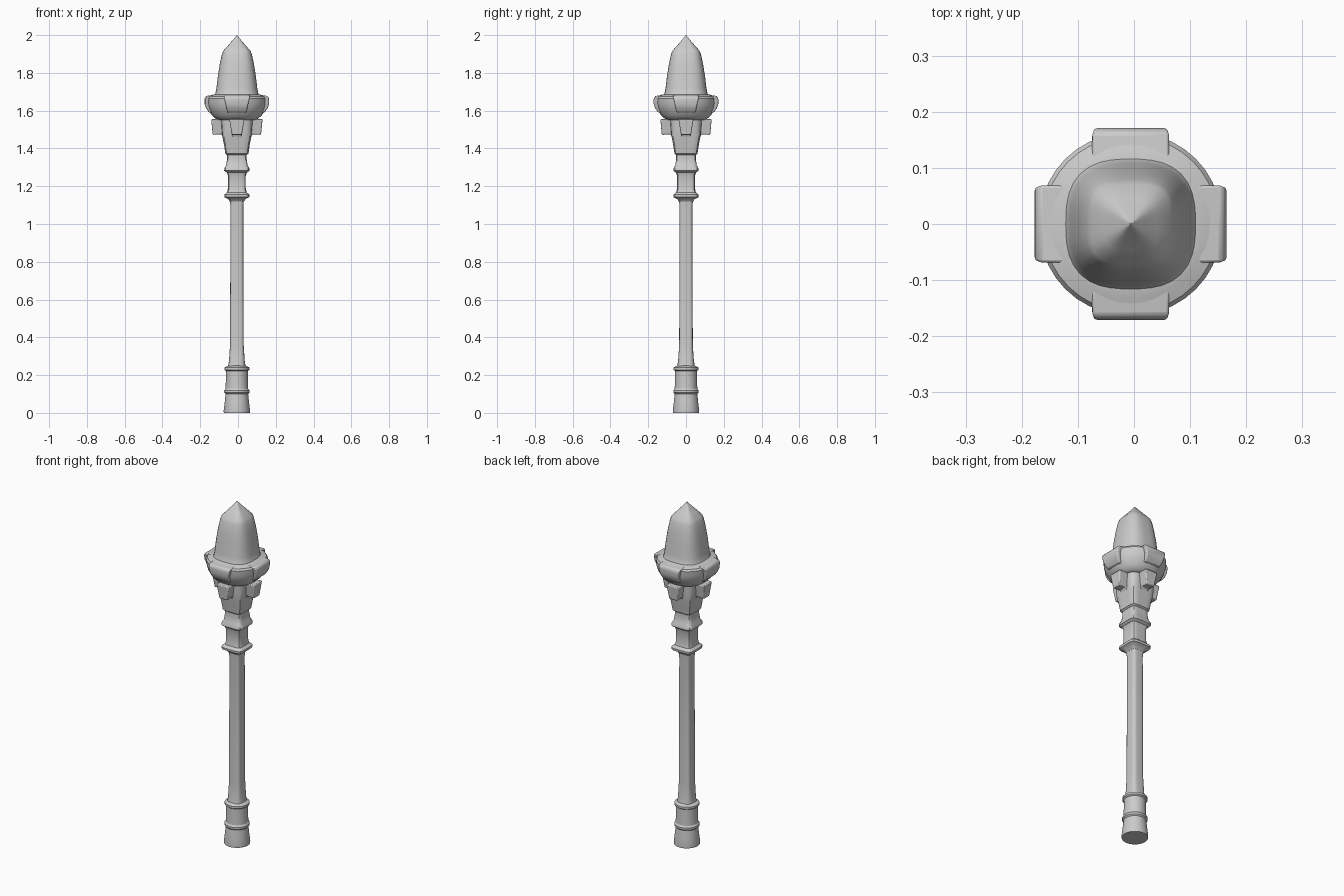
import bpy, bmesh
from math import sin, cos, pi, radians
from mathutils import Matrix, Vector

if "Cube" in bpy.data.objects:
    bpy.data.objects.remove(bpy.data.objects["Cube"])

CX = -0.006   # axis of the post
SEG = 40


def finish(name, bm, angle=32, bevel=0):
    bmesh.ops.recalc_face_normals(bm, faces=bm.faces)
    me = bpy.data.meshes.new(name)
    bm.to_mesh(me)
    bm.free()
    ob = bpy.data.objects.new(name, me)
    bpy.context.collection.objects.link(ob)
    if bevel:
        mod = ob.modifiers.new("soft_edges", 'BEVEL')
        mod.width = bevel
        mod.segments = 2
    bpy.ops.object.select_all(action='DESELECT')
    ob.select_set(True)
    bpy.context.view_layer.objects.active = ob
    bpy.ops.object.shade_smooth_by_angle(angle=radians(angle))
    return ob


def loft(name, rows):
    """Stack of (z, half width, squareness); 2 is round, higher is squarer."""
    bm = bmesh.new()
    rings = []
    for z, r, n in rows:
        ring = []
        for i in range(SEG):
            c, s = cos(2 * pi * i / SEG), sin(2 * pi * i / SEG)
            k = r / (abs(c) ** n + abs(s) ** n) ** (1 / n)
            ring.append(bm.verts.new((CX + k * c, k * s, z)))
        rings.append(ring)
    for a, b in zip(rings, rings[1:]):
        for i in range(SEG):
            j = (i + 1) % SEG
            bm.faces.new((a[i], a[j], b[j], b[i]))
    bm.faces.new(rings[0][::-1])
    bm.faces.new(rings[-1])
    return finish(name, bm)


def tapered_blocks(name, profile, w_top, w_bottom, z0, z1, bevel):
    """Side profile (distance out, z) given width, repeated on four sides."""
    for q in range(4):
        bm = bmesh.new()
        sides = []
        for sign in (-1, 1):
            sides.append([])
            for d, z in profile:
                w = w_bottom + (w_top - w_bottom) * (z - z0) / (z1 - z0)
                sides[-1].append(bm.verts.new((d, sign * w, z)))
        n = len(profile)
        bm.faces.new(sides[0])
        bm.faces.new(sides[1][::-1])
        for i in range(n):
            j = (i + 1) % n
            bm.faces.new((sides[0][i], sides[0][j], sides[1][j], sides[1][i]))
        m = Matrix.Translation(Vector((CX, 0, 0))) @ Matrix.Rotation(q * pi / 2, 4, 'Z')
        bm.transform(m)
        finish(f"{name}_{q + 1}", bm, 40, bevel)


# Round foot with two rings
loft("foot", [(0, .069, 2), (.012, .07, 2), (.06, .064, 2), (.1, .06, 2),
              (.107, .067, 2), (.118, .067, 2), (.128, .06, 2), (.18, .058, 2),
              (.222, .058, 2), (.228, .066, 2), (.24, .066, 2), (.25, .047, 2.3)])

# Slim shaft with softened square section
loft("shaft", [(.24, .049, 2.5), (.27, .042, 3.5), (.36, .036, 4.5),
               (.7, .035, 4.5), (1.09, .034, 4.5), (1.125, .037, 5)])

# Square collars
loft("collar", [(1.118, .037, 5), (1.132, .046, 5), (1.142, .066, 5.5),
                (1.155, .067, 5.5), (1.168, .052, 5.5), (1.19, .047, 6),
                (1.255, .047, 6), (1.272, .053, 6), (1.282, .067, 6),
                (1.296, .066, 6), (1.31, .057, 6), (1.345, .052, 6), (1.37, .052, 6)])

# Flaring neck under the bowl
loft("neck", [(1.365, .052, 6), (1.372, .061, 6), (1.42, .068, 6),
              (1.46, .076, 6), (1.5, .08, 5), (1.56, .085, 4)])

# Four brackets
tapered_blocks("bracket", [(.05, 1.42), (.073, 1.455), (.082, 1.475), (.128, 1.472),
                           (.136, 1.555), (.05, 1.555)], .04, .026, 1.47, 1.555, .005)

# Bowl and its four raised tabs
loft("bowl", [(1.55, .098, 2.4), (1.558, .113, 2.4), (1.575, .132, 2.2),
              (1.61, .153, 2.1), (1.635, .161, 2.05), (1.665, .163, 2.05),
              (1.676, .156, 2.05), (1.684, .13, 2.2), (1.688, .11, 2.5)])
tapered_blocks("bowl_tab", [(.11, 1.588), (.147, 1.59), (.163, 1.613), (.171, 1.635),
                            (.171, 1.665), (.163, 1.678), (.11, 1.684)],
               .07, .05, 1.59, 1.68, .006)

# Tall lamp cover with pyramid tip
loft("lamp_cover", [(1.675, .122, 2.6), (1.69, .114, 2.7), (1.72, .108, 2.8),
                    (1.78, .101, 2.9), (1.85, .09, 3), (1.9, .079, 3.2),
                    (1.918, .071, 3.6), (1.945, .047, 4), (1.975, .021, 4.5),
                    (2.0, .001, 4)])
